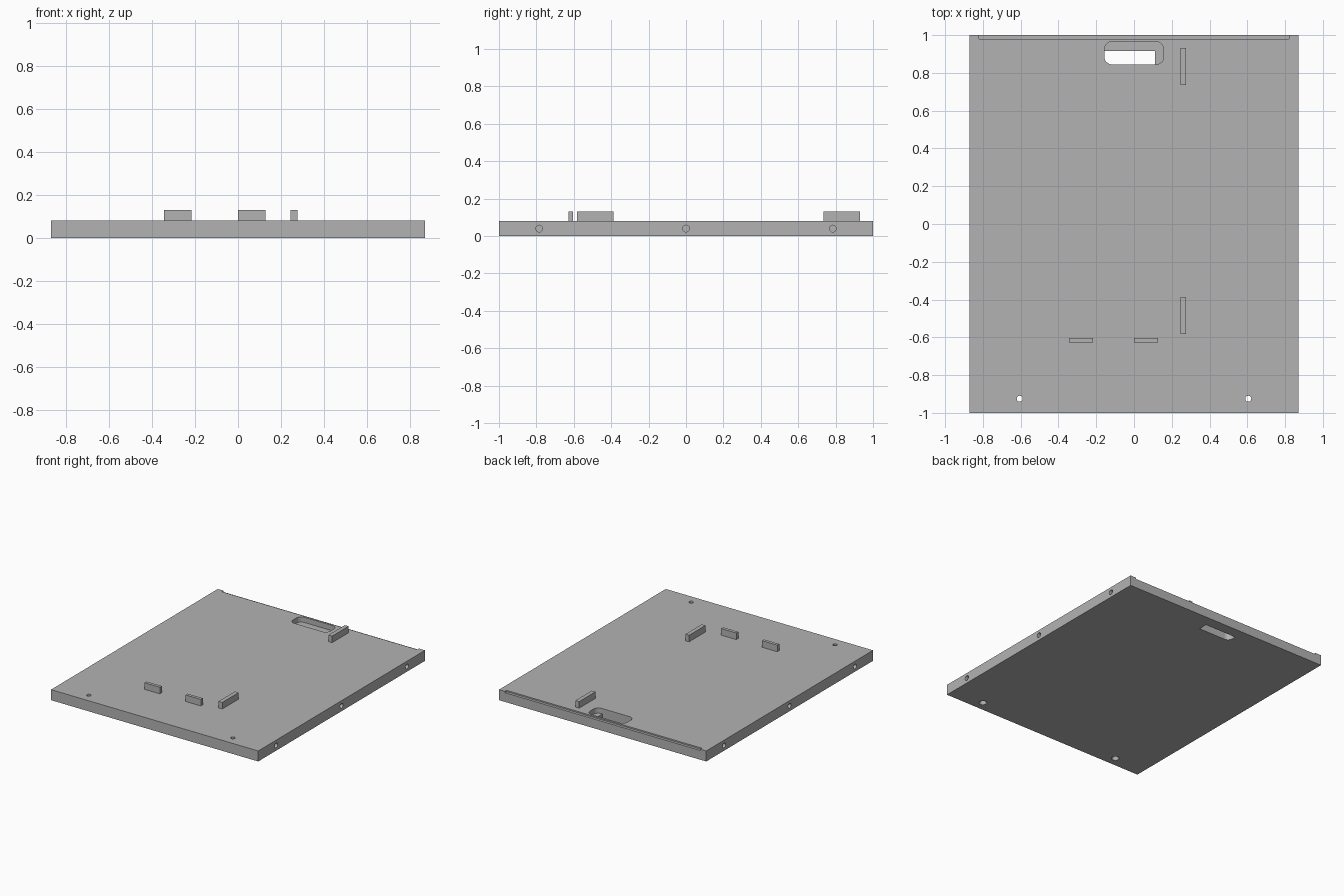
import bpy, bmesh, math
from mathutils import Matrix

if "Cube" in bpy.data.objects:
    bpy.data.objects.remove(bpy.data.objects["Cube"])

gray = bpy.data.materials.new("plain_gray")
gray.use_nodes = True
color = (0.45, 0.45, 0.45, 1)
gray.diffuse_color = color
gray.node_tree.nodes["Principled BSDF"].inputs["Base Color"].default_value = color


def finish(name, bm):
    bmesh.ops.recalc_face_normals(bm, faces=bm.faces)
    mesh = bpy.data.meshes.new(name)
    bm.to_mesh(mesh)
    bm.free()
    mesh.materials.append(gray)
    obj = bpy.data.objects.new(name, mesh)
    bpy.context.collection.objects.link(obj)
    return obj


def prism(name, points, z0, z1):
    bm = bmesh.new()
    face = bm.faces.new([bm.verts.new((x, y, z0)) for x, y in points])
    top = bmesh.ops.extrude_face_region(bm, geom=[face])["geom"]
    verts = [v for v in top if isinstance(v, bmesh.types.BMVert)]
    bmesh.ops.translate(bm, verts=verts, vec=(0, 0, z1 - z0))
    return finish(name, bm)


def box(name, x0, x1, y0, y1, z0, z1):
    return prism(name, [(x0, y0), (x1, y0), (x1, y1), (x0, y1)], z0, z1)


def rounded(x0, x1, y0, y1, r):
    """Rounded rectangle; r gives the radius of each corner, from lower left."""
    corners = [(x0, y0, 1, 1), (x1, y0, -1, 1), (x1, y1, -1, -1), (x0, y1, 1, -1)]
    points = []
    for i, (x, y, sx, sy) in enumerate(corners):
        if r[i] == 0:
            points.append((x, y))
            continue
        for k in range(9):
            a = math.pi * (1 + i / 2 + k / 16)
            points.append((x + r[i] * (sx + math.cos(a)), y + r[i] * (sy + math.sin(a))))
    return points


def drill(name, r1, r2, depth, matrix):
    bm = bmesh.new()
    bmesh.ops.create_cone(bm, cap_ends=True, segments=24, radius1=r1, radius2=r2,
                          depth=depth, matrix=matrix)
    return finish(name, bm)


def cut(target, cutter):
    cutter.hide_render = True
    mod = target.modifiers.new("cut", "BOOLEAN")
    mod.operation = "DIFFERENCE"
    mod.solver = "EXACT"
    mod.object = cutter
    bpy.context.view_layer.objects.active = target
    bpy.ops.object.modifier_apply(modifier=mod.name)
    bpy.data.objects.remove(cutter)


# Main panel
T = 0.08
panel = box("panel", -0.87, 0.87, -1, 1, 0, T)

# Hand slot with a ledge along its back and one end
R = 0.04
cut(panel, prism("slot_cutter", rounded(-0.157, 0.157, 0.845, 0.965, [R] * 4), 0.04, 0.2))
cut(panel, prism("opening_cutter", rounded(-0.157, 0.11, 0.845, 0.915, [R, 0, 0, 0]), -0.1, 0.06))

# Shallow rebate along the back edge
cut(panel, box("rebate_cutter", -0.82, 0.82, 0.98, 1.1, T - 0.01, 0.2))

# Dowel holes in both sides, countersunk screw holes near the front
for side in (-1, 1):
    for y in (-0.785, 0, 0.785):
        cut(panel, drill("dowel_cutter", 0.018, 0.018, 0.12,
                         Matrix.Translation((side * 0.87, y, T / 2)) @ Matrix.Rotation(math.pi / 2, 4, "Y")))
    cut(panel, drill("screw_cutter", 0.016, 0.016, 0.4, Matrix.Translation((side * 0.605, -0.925, 0))))
    cut(panel, drill("sink_cutter", 0.04, 0.016, 0.048, Matrix.Translation((side * 0.605, -0.925, 0))))

# Raised locating blocks
Z = 0.13
box("front_block_right", -0.345, -0.217, -0.627, -0.603, T, Z)
box("front_block_left", 0, 0.127, -0.627, -0.603, T, Z)
box("side_block_front", 0.245, 0.276, -0.583, -0.387, T, Z)
box("side_block_back", 0.245, 0.276, 0.735, 0.931, T, Z)

# Smooth the round holes, keep edges sharp
bpy.ops.object.select_all(action="DESELECT")
panel.select_set(True)
bpy.context.view_layer.objects.active = panel
bpy.ops.object.shade_smooth_by_angle(angle=math.radians(30))
